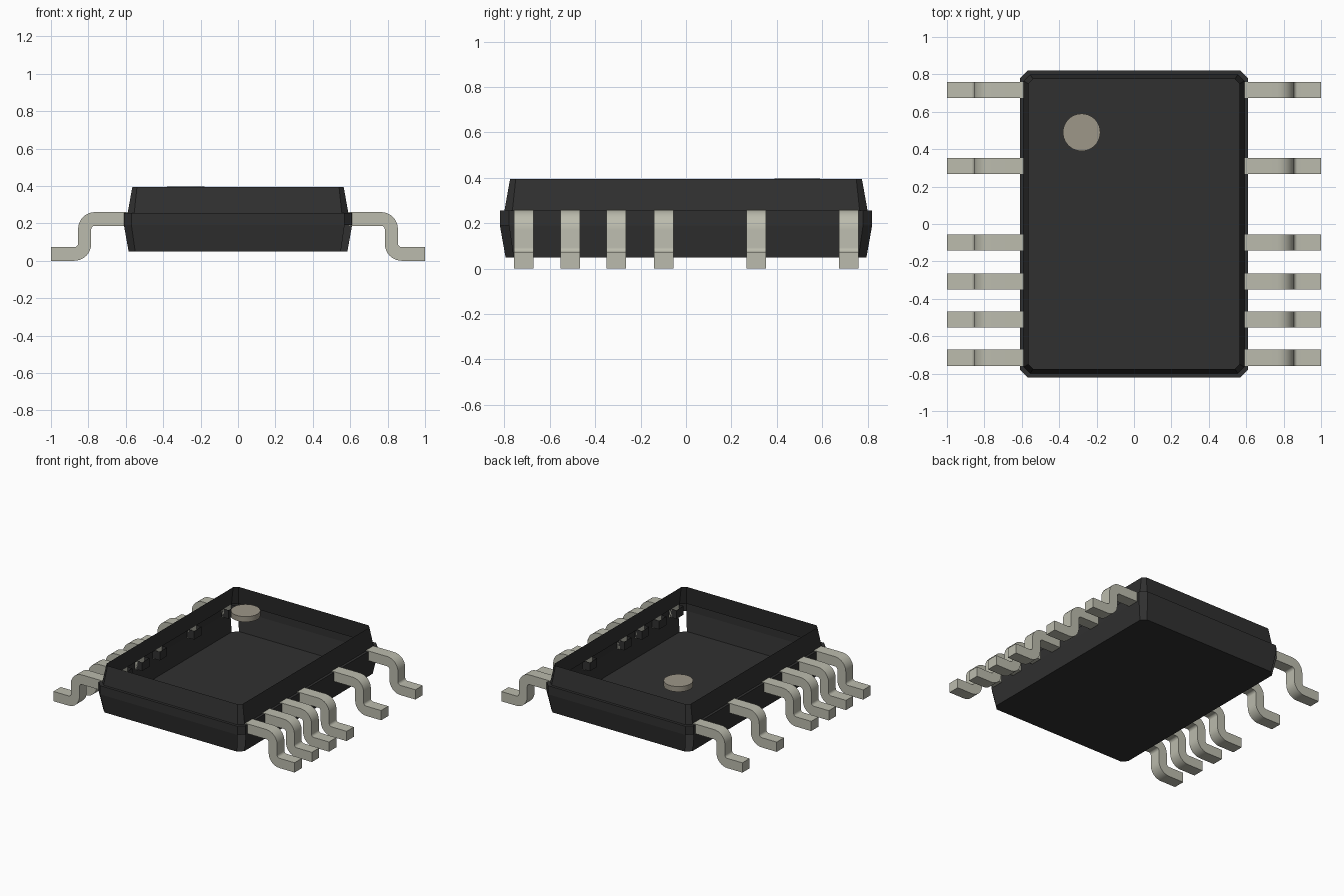
import bpy, bmesh, math
from mathutils import Vector

cube = bpy.data.objects.get("Cube")
if cube:
    bpy.data.objects.remove(cube, do_unlink=True)


def material(name, rgb):
    m = bpy.data.materials.new(name)
    m.use_nodes = True
    m.diffuse_color = (*rgb, 1)
    bsdf = m.node_tree.nodes["Principled BSDF"]
    bsdf.inputs["Base Color"].default_value = (*rgb, 1)
    bsdf.inputs["Roughness"].default_value = 0.6
    return m


BLACK = material("black plastic", (0.030, 0.030, 0.030))
METAL = material("tinned metal", (0.50, 0.50, 0.42))
TAN = material("marker grey", (0.34, 0.31, 0.25))


def make_object(name, bm, mat, smooth=False):
    bmesh.ops.remove_doubles(bm, verts=bm.verts, dist=1e-5)
    mesh = bpy.data.meshes.new(name)
    bm.to_mesh(mesh)
    bm.free()
    mesh.materials.append(mat)
    obj = bpy.data.objects.new(name, mesh)
    bpy.context.collection.objects.link(obj)
    if smooth:
        bpy.ops.object.select_all(action='DESELECT')
        obj.select_set(True)
        bpy.context.view_layer.objects.active = obj
        bpy.ops.object.shade_smooth_by_angle(angle=math.radians(35))
    return obj


def face(bm, pts):
    return bm.faces.new([bm.verts.new(p) for p in pts])


PIN_Y = [-0.715, -0.51, -0.307, -0.098, 0.31, 0.717]
PIN_HALF = 0.043
Z_LOW, Z_HIGH = 0.19, 0.255


# Package shell: open-topped stack of chamfered rectangles
def octagon(hx, hy, c, z):
    pts = [(hx, c - hy), (hx, hy - c), (hx - c, hy), (c - hx, hy),
           (-hx, hy - c), (-hx, c - hy), (c - hx, -hy), (hx - c, -hy)]
    return [Vector((x, y, z)) for x, y in pts]


rings = [octagon(0.585, 0.795, 0.035, 0.05),
         octagon(0.61, 0.82, 0.04, Z_LOW),
         octagon(0.61, 0.82, 0.04, Z_HIGH),
         octagon(0.59, 0.80, 0.035, Z_HIGH),
         octagon(0.565, 0.775, 0.025, 0.395)]
bm = bmesh.new()
face(bm, rings[0][::-1])
for band, (lo, hi) in enumerate(zip(rings, rings[1:])):
    for i in range(8):
        if band == 0 and i in (3, 7):      # open lower corners
            continue
        if band == 1 and i in (0, 4):      # pin sides are slotted below
            continue
        j = (i + 1) % 8
        face(bm, [lo[i], lo[j], hi[j], hi[i]])

# Slotted middle band with a pocket behind each pin
for s in (1, -1):
    def wall(x0, y0, x1, y1):
        pts = [(s * x0, y0, Z_LOW), (s * x1, y1, Z_LOW),
               (s * x1, y1, Z_HIGH), (s * x0, y0, Z_HIGH)]
        face(bm, pts if s > 0 else pts[::-1])

    y = -0.78
    for py in PIN_Y:
        a, b = py - PIN_HALF, py + PIN_HALF
        wall(0.61, y, 0.61, a)
        wall(0.61, a, 0.55, a)
        wall(0.55, a, 0.55, b)
        wall(0.55, b, 0.61, b)
        y = b
    wall(0.61, y, 0.61, 0.78)
make_object("package_shell", bm, BLACK)


# Gull-wing pins: bent strip profile extruded along y
def arc(cx, cz, r, a0, a1, n=8):
    return [(cx + r * math.cos(math.radians(a0 + (a1 - a0) * k / n)),
             cz + r * math.sin(math.radians(a0 + (a1 - a0) * k / n)))
            for k in range(n + 1)]


upper = ([(0.59, 0.26)] + arc(0.765, 0.17, 0.09, 90, 0)
         + arc(0.875, 0.093, 0.02, 180, 270) + [(1.0, 0.073)])
lower = ([(0.59, 0.187)] + arc(0.765, 0.167, 0.02, 90, 0)
         + arc(0.875, 0.09, 0.09, 180, 270) + [(1.0, 0.0)])

for side, s in (("left", 1), ("right", -1)):
    for n, py in enumerate(PIN_Y):
        bm = bmesh.new()
        for k in range(len(upper) - 1):
            # one strip segment: two sides, top and bottom
            q = [lower[k], lower[k + 1], upper[k + 1], upper[k]]
            f = [(s * x, py - PIN_HALF, z) for x, z in q]
            g = [(s * x, py + PIN_HALF, z) for x, z in q]
            face(bm, f)
            face(bm, g[::-1])
            face(bm, [f[3], f[2], g[2], g[3]])
            face(bm, [f[1], f[0], g[0], g[1]])
        for k in (0, -1):
            (ux, uz), (lx, lz) = upper[k], lower[k]
            face(bm, [(s * lx, py - PIN_HALF, lz), (s * lx, py + PIN_HALF, lz),
                      (s * ux, py + PIN_HALF, uz), (s * ux, py - PIN_HALF, uz)])
        bmesh.ops.remove_doubles(bm, verts=bm.verts, dist=1e-5)
        bmesh.ops.recalc_face_normals(bm, faces=bm.faces)
        make_object(f"{side}_pin_{n + 1}", bm, METAL, smooth=True)

# First-pin marker disc, level with the rim
bm = bmesh.new()
bmesh.ops.create_cone(bm, cap_ends=True, segments=40, radius1=0.1,
                      radius2=0.1, depth=0.04)
bmesh.ops.translate(bm, verts=bm.verts, vec=(-0.28, 0.49, 0.376))
make_object("marker_disc", bm, TAN, smooth=True)
